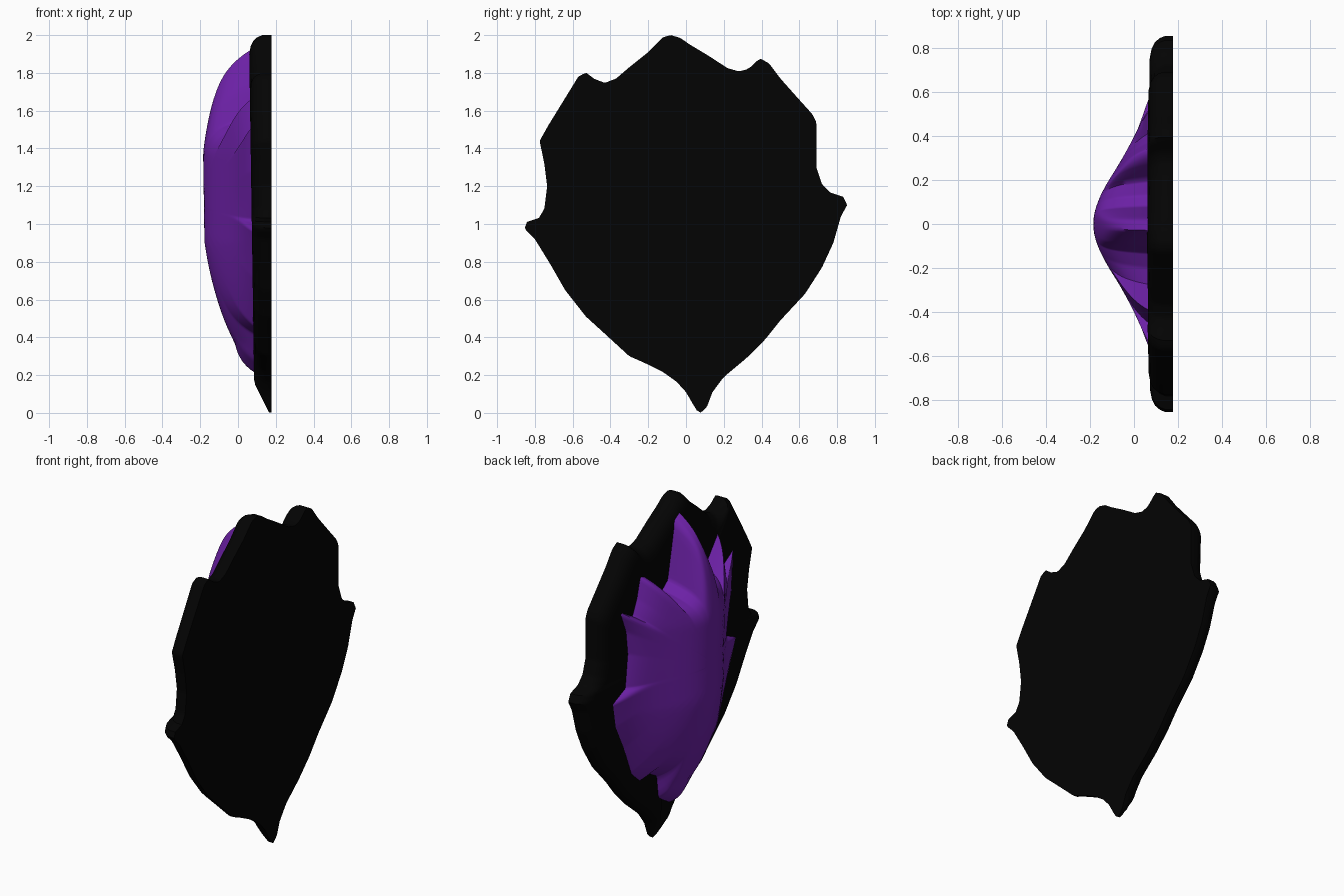
import bpy, bmesh, math

if "Cube" in bpy.data.objects:
    bpy.data.objects.remove(bpy.data.objects["Cube"])

CY, CZ = 0.0, 1.1      # centre of the radial layouts (y, z)
BACK = 0.177
N = 360

# Outer silhouette of the black plate (y, z)
PLATE = [(-.08, 2), (-.03, 1.985), (.02, 1.95), (.12, 1.89), (.22, 1.825), (.28, 1.808),
         (.33, 1.82), (.39, 1.878), (.44, 1.85), (.5, 1.77), (.58, 1.68), (.67, 1.58),
         (.69, 1.54), (.69, 1.3), (.72, 1.21), (.77, 1.16), (.83, 1.15), (.853, 1.1),
         (.82, 1.04), (.78, .9), (.72, .77), (.63, .63), (.5, .49), (.42, .39), (.32, .29),
         (.2, .19), (.14, .11), (.11, .03), (.08, 0), (.055, .015), (0, .11), (-.05, .165),
         (-.12, .215), (-.22, .265), (-.3, .30), (-.42, .41), (-.53, .51), (-.64, .65),
         (-.72, .79), (-.8, .92), (-.855, .975), (-.84, 1.015), (-.78, 1.03), (-.75, 1.08),
         (-.735, 1.2), (-.75, 1.32), (-.775, 1.44), (-.73, 1.52), (-.65, 1.65),
         (-.57, 1.78), (-.53, 1.802), (-.49, 1.77), (-.43, 1.747), (-.37, 1.77),
         (-.3, 1.83), (-.2, 1.91), (-.12, 1.99)]

# Jagged foot of the purple dome where it meets the plate (y, z)
DOME = [(-.03, 1.92), (.02, 1.89), (.05, 1.72), (.08, 1.56), (.13, 1.52), (.2, 1.52),
        (.25, 1.6), (.29, 1.66), (.34, 1.68), (.37, 1.56), (.41, 1.47), (.53, 1.54),
        (.47, 1.4), (.45, 1.26), (.47, 1.06), (.59, 1.01), (.56, .86), (.48, .71),
        (.4, .52), (.32, .45), (.25, .47), (.16, .42), (.14, .28), (.02, .21),
        (-.08, .28), (-.18, .42), (-.33, .46), (-.48, .72), (-.58, .97), (-.46, 1.02),
        (-.53, 1.28), (-.54, 1.51), (-.46, 1.42), (-.39, 1.66), (-.31, 1.5),
        (-.2, 1.52), (-.13, 1.56), (-.1, 1.72)]


def reach(outline, ang):
    """Furthest distance from the centre to the outline along an angle."""
    dy, dz = math.cos(ang), math.sin(ang)
    best = 0
    for (y0, z0), (y1, z1) in zip(outline, outline[1:] + outline[:1]):
        ay, az, ey, ez = y0 - CY, z0 - CZ, y1 - y0, z1 - z0
        det = dy * ez - dz * ey
        if abs(det) < 1e-9:
            continue
        r = (ay * ez - az * ey) / det
        s = (ay * dz - az * dy) / det
        if r > 0 and -1e-6 <= s <= 1 + 1e-6:
            best = max(best, r)
    return best


def face_x(z):
    """Front face of the plate, leaning slightly forward at the top."""
    return .088 - .015 * z


def dome_x(y, z, t):
    """Ridge with a bell-shaped cross-section, dropping steeply at its foot."""
    ridge = min(1, max(.42, 1.06 - (abs(z - 1.14) / .96) ** 2))
    bulge = .244 * math.exp(-(y / .34) ** 2) * ridge
    return face_x(z) - (bulge + .008) * (1 - t ** 12) + .004 * t ** 12


def build(name, columns, centre, colour, angle, back=None):
    """Skin neighbouring columns of points, closing the middle with a fan."""
    bm = bmesh.new()
    cols = [[bm.verts.new(p) for p in c] for c in columns]
    tip = bm.verts.new(centre)
    hub = bm.verts.new(back) if back else None
    for a, b in zip(cols, cols[1:] + cols[:1]):
        bm.faces.new((tip, b[0], a[0]))
        for j in range(len(a) - 1):
            bm.faces.new((a[j], b[j], b[j + 1], a[j + 1]))
        if hub:
            bm.faces.new((hub, a[-1], b[-1]))
    bmesh.ops.recalc_face_normals(bm, faces=bm.faces)
    if tip.link_faces[0].normal.x > 0:
        bmesh.ops.reverse_faces(bm, faces=bm.faces)
    mesh = bpy.data.meshes.new(name)
    bm.to_mesh(mesh)
    bm.free()
    mat = bpy.data.materials.new(colour[0])
    mat.diffuse_color = (*colour[1], 1)
    mat.use_nodes = True
    mat.node_tree.nodes["Principled BSDF"].inputs["Base Color"].default_value = mat.diffuse_color
    mesh.materials.append(mat)
    ob = bpy.data.objects.new(name, mesh)
    bpy.context.collection.objects.link(ob)
    bpy.ops.object.select_all(action='DESELECT')
    bpy.context.view_layer.objects.active = ob
    ob.select_set(True)
    bpy.ops.object.shade_smooth_by_angle(angle=math.radians(angle))


# Black plate: flat face, rounded rim, flat back
RIM = [(.1, 0), (.06, .008), (.03, .022), (.01, .045), (0, .07)]   # inset, drop
plate, dome = [], []
for k in range(N):
    a = 2 * math.pi * k / N
    c, s = math.cos(a), math.sin(a)
    ro, ri = reach(PLATE, a), reach(DOME, a)
    col = []
    for inset, drop in RIM:
        y, z = CY + (ro - inset) * c, CZ + (ro - inset) * s
        col.append((max(face_x(z) + drop, .165 - .5 * z), y, z))
    col.append((BACK, CY + ro * c, CZ + ro * s))
    plate.append(col)

    # Purple dome, rings closer together near the foot
    col = []
    for i in range(1, 21):
        t = 1 - (1 - i / 20) ** 1.7
        y, z = CY + ri * t * c, CZ + ri * t * s
        col.append((dome_x(y, z, t), y, z))
    dome.append(col)

build("plate", plate, (face_x(CZ), CY, CZ), ("black", (.001, .001, .001)), 40,
      back=(BACK, CY, CZ))
build("raised_dome", dome, (dome_x(CY, CZ, 0), CY, CZ), ("purple", (.15, .015, .38)), 60)
